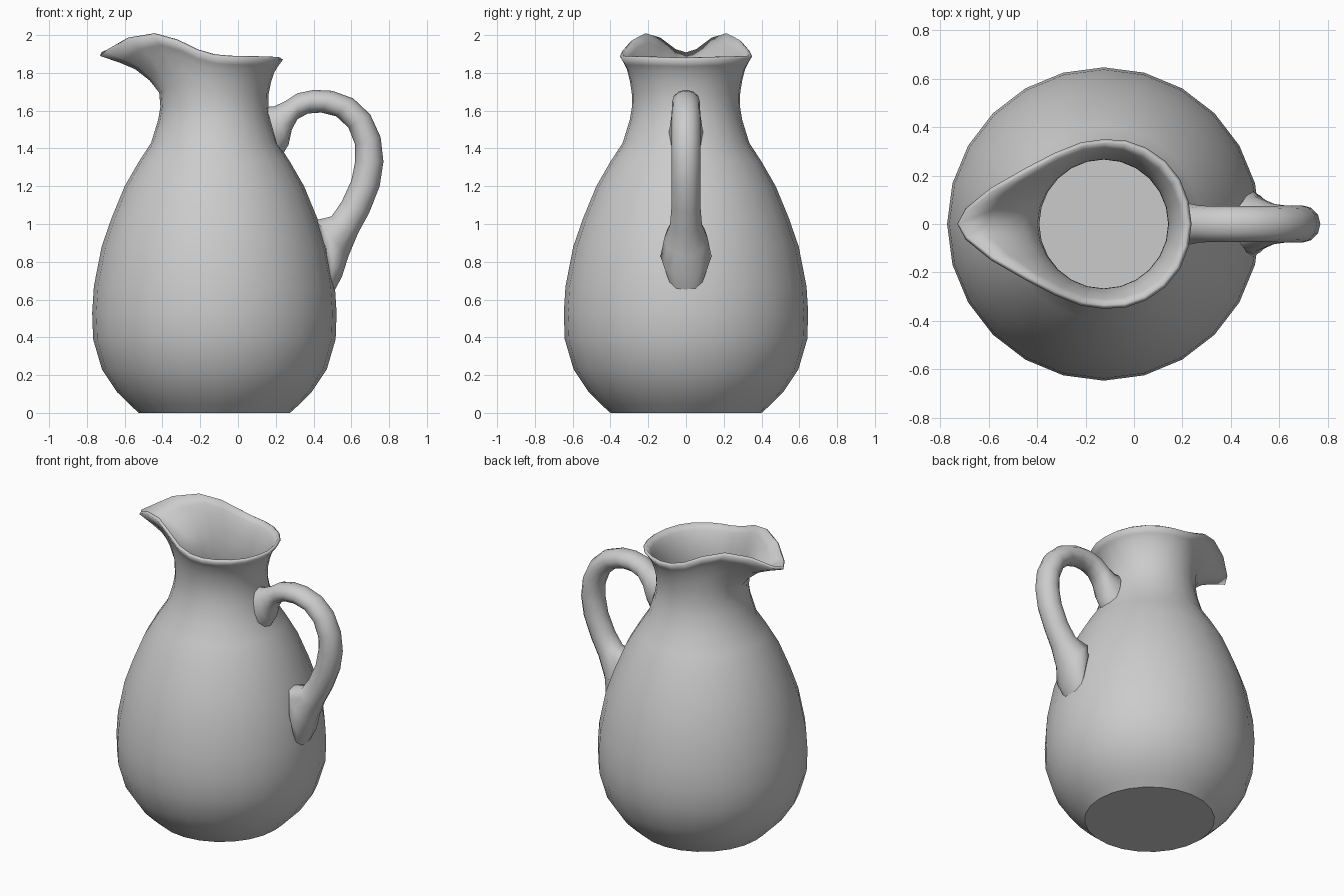
import bpy, bmesh
from math import sin, cos, pi, radians

AXIS = -0.125   # x position of the jug's axis
SIDES = 24


def build(name, rings, angle, cap_end):
    """Skin a list of vertex rings, cap the ends and smooth-shade."""
    bm = bmesh.new()
    loops = [[bm.verts.new(p) for p in ring] for ring in rings]
    for a, b in zip(loops, loops[1:]):
        n = len(a)
        for i in range(n):
            j = (i + 1) % n
            bm.faces.new((a[i], a[j], b[j], b[i]))
    bm.faces.new(loops[0][::-1])
    if cap_end:
        bm.faces.new(loops[-1])
    mesh = bpy.data.meshes.new(name)
    bm.to_mesh(mesh)
    bm.free()
    ob = bpy.data.objects.new(name, mesh)
    bpy.context.collection.objects.link(ob)
    bpy.ops.object.select_all(action='DESELECT')
    ob.select_set(True)
    bpy.context.view_layer.objects.active = ob
    bpy.ops.object.shade_smooth_by_angle(angle=radians(angle))
    return ob


# Jug body: round profile (radius, height)
profile = [(0.40, 0), (0.45, 0.045), (0.515, 0.11), (0.595, 0.23), (0.642, 0.39),
           (0.647, 0.53), (0.638, 0.67), (0.597, 0.88), (0.545, 1.03), (0.475, 1.20),
           (0.40, 1.33), (0.335, 1.43), (0.298, 1.55), (0.286, 1.62)]
# Half of the rim outline (x, y, z) from spout tip to handle side
rim = [(-0.73, 0, 1.89), (-0.695, 0.065, 1.91), (-0.59, 0.15, 1.975), (-0.45, 0.23, 2.0),
       (-0.33, 0.293, 1.967), (-0.22, 0.337, 1.915), (-0.125, 0.35, 1.888),
       (-0.035, 0.345, 1.88), (0.05, 0.315, 1.878), (0.13, 0.26, 1.876),
       (0.19, 0.185, 1.874), (0.225, 0.095, 1.872), (0.238, 0, 1.87)]
# Flare from neck to rim: (height fraction, outward fraction)
flare = [(0.28, 0.02), (0.52, 0.18), (0.74, 0.42), (0.86, 0.66), (1, 1)]


def ring_point(k, r, z):
    a = pi + 2 * pi * k / SIDES
    return (AXIS + r * cos(a), r * sin(a), z)


rings = [[ring_point(k, r, z) for k in range(SIDES)] for r, z in profile]
neck = rings[-1]
for tz, tr in flare:
    ring = []
    for k, (nx, ny, nz) in enumerate(neck):
        x, y, z = rim[min(k, SIDES - k)]
        if k <= SIDES // 2:
            y = -y
        ring.append((nx + (x - nx) * tr, ny + (y - ny) * tr, nz + (z - nz) * tz))
    rings.append(ring)
body = build("jug_body", rings, 42, False)
wall = body.modifiers.new("wall", 'SOLIDIFY')
wall.thickness = 0.02
wall.offset = -1

# Handle: each section is inner x, z, outer x, z, half width in y
sections = [(0.225, 1.35, 0.150, 1.62, 0.09), (0.268, 1.42, 0.19, 1.622, 0.085),
            (0.285, 1.50, 0.25, 1.65, 0.077), (0.315, 1.555, 0.315, 1.692, 0.074),
            (0.37, 1.585, 0.40, 1.71, 0.074), (0.44, 1.59, 0.50, 1.705, 0.074),
            (0.52, 1.57, 0.61, 1.665, 0.075), (0.585, 1.51, 0.70, 1.58, 0.076),
            (0.62, 1.42, 0.755, 1.46, 0.077), (0.62, 1.33, 0.77, 1.33, 0.077),
            (0.60, 1.23, 0.75, 1.20, 0.077), (0.55, 1.12, 0.695, 1.06, 0.077),
            (0.495, 1.04, 0.635, 0.95, 0.085), (0.41, 1.02, 0.585, 0.83, 0.115),
            (0.435, 0.94, 0.55, 0.72, 0.135), (0.465, 0.84, 0.507, 0.64, 0.10)]
rings = []
for xi, zi, xo, zo, w in sections:
    ring = []
    for k in range(12):
        a = 2 * pi * k / 12
        t = 0.5 + 0.5 * cos(a)
        ring.append((xi + (xo - xi) * t, -w * sin(a), zi + (zo - zi) * t))
    rings.append(ring)
build("handle", rings, 60, True)
